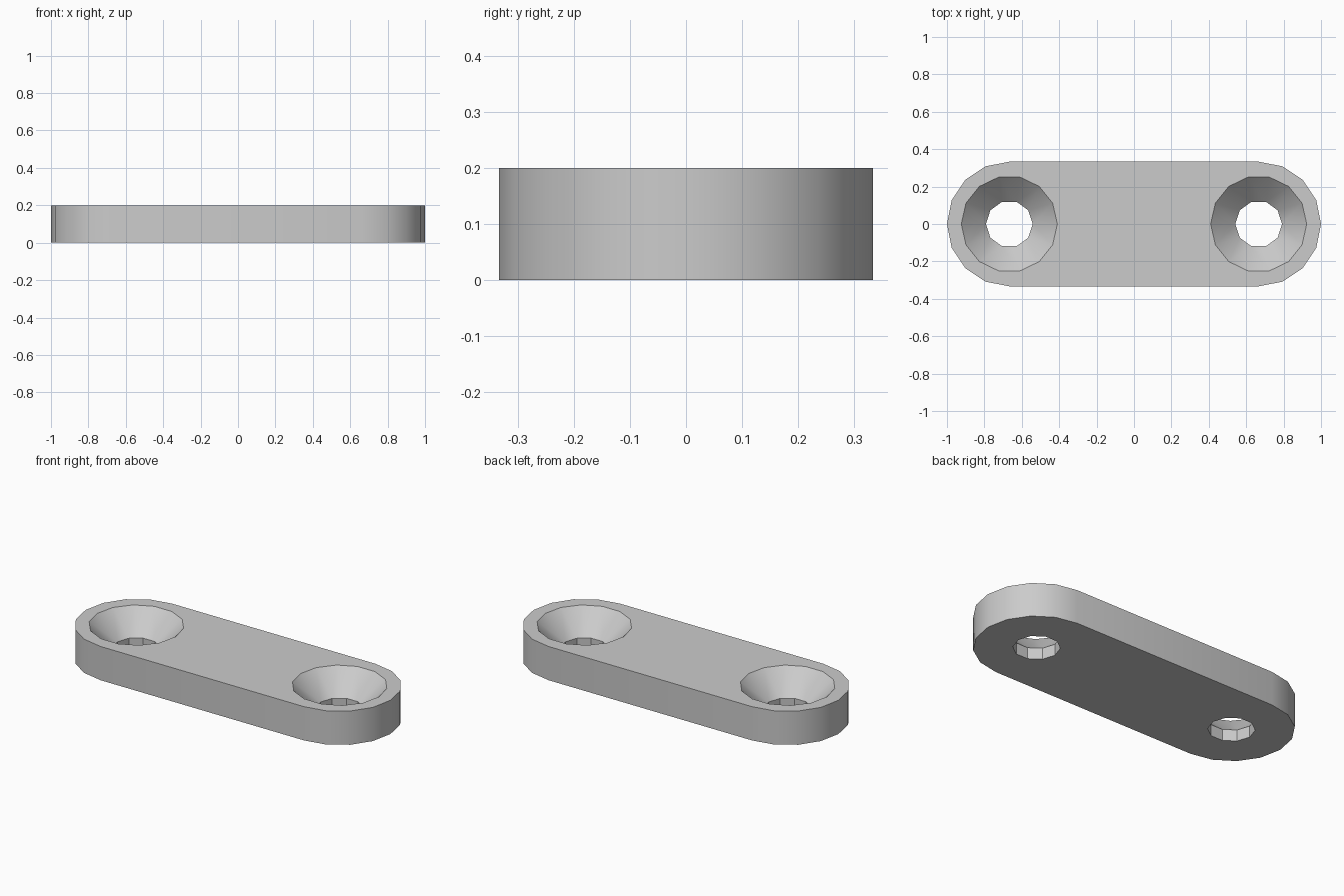
import bpy
import bmesh
from math import cos, sin, pi, radians

cube = bpy.data.objects.get("Cube")
if cube:
    bpy.data.objects.remove(cube)

HEIGHT = 0.2
END_R = 1 / 3
HOLE_X = 1 - END_R
SINK_R, HOLE_R = 0.257, 0.125
NECK_Z = HEIGHT / 3

bm = bmesh.new()


def loop(points, z):
    verts = [bm.verts.new((x, y, z)) for x, y in points]
    return [bm.edges.new((v, verts[i - 1])) for i, v in enumerate(verts)]


def ring(cx, radius, sides):
    return [(cx + radius * cos(2 * pi * i / sides),
             radius * sin(2 * pi * i / sides)) for i in range(sides)]


def bridge(a, b):
    bmesh.ops.bridge_loops(bm, edges=a + b)


# Rounded bar outline
outline = []
for side, start in ((1, -pi / 2), (-1, pi / 2)):
    for i in range(9):
        a = start + pi * i / 8
        outline.append((side * HOLE_X + END_R * cos(a), END_R * sin(a)))
bottom = loop(outline, 0)
top = loop(outline, HEIGHT)
bridge(bottom, top)

# Countersunk screw holes
for x in (-HOLE_X, HOLE_X):
    rim = loop(ring(x, SINK_R, 14), HEIGHT)
    neck = loop(ring(x, HOLE_R, 10), NECK_Z)
    exit_rim = loop(ring(x, HOLE_R, 10), 0)
    bridge(rim, neck)
    bridge(neck, exit_rim)
    top += rim
    bottom += exit_rim

# Flat caps around the holes
for edges in (top, bottom):
    bmesh.ops.triangle_fill(bm, use_beauty=True, edges=edges)
bmesh.ops.recalc_face_normals(bm, faces=bm.faces)

mesh = bpy.data.meshes.new("mounting_plate")
bm.to_mesh(mesh)
bm.free()
plate = bpy.data.objects.new("mounting_plate", mesh)
bpy.context.collection.objects.link(plate)

# Plain grey finish
grey = bpy.data.materials.new("light_grey")
grey.use_nodes = True
colour = (0.6, 0.6, 0.6, 1)
grey.diffuse_color = colour
grey.node_tree.nodes["Principled BSDF"].inputs["Base Color"].default_value = colour
mesh.materials.append(grey)

# Smooth rounded sides with crisp edges
bpy.ops.object.select_all(action="DESELECT")
plate.select_set(True)
bpy.context.view_layer.objects.active = plate
bpy.ops.object.shade_smooth_by_angle(angle=radians(30))
